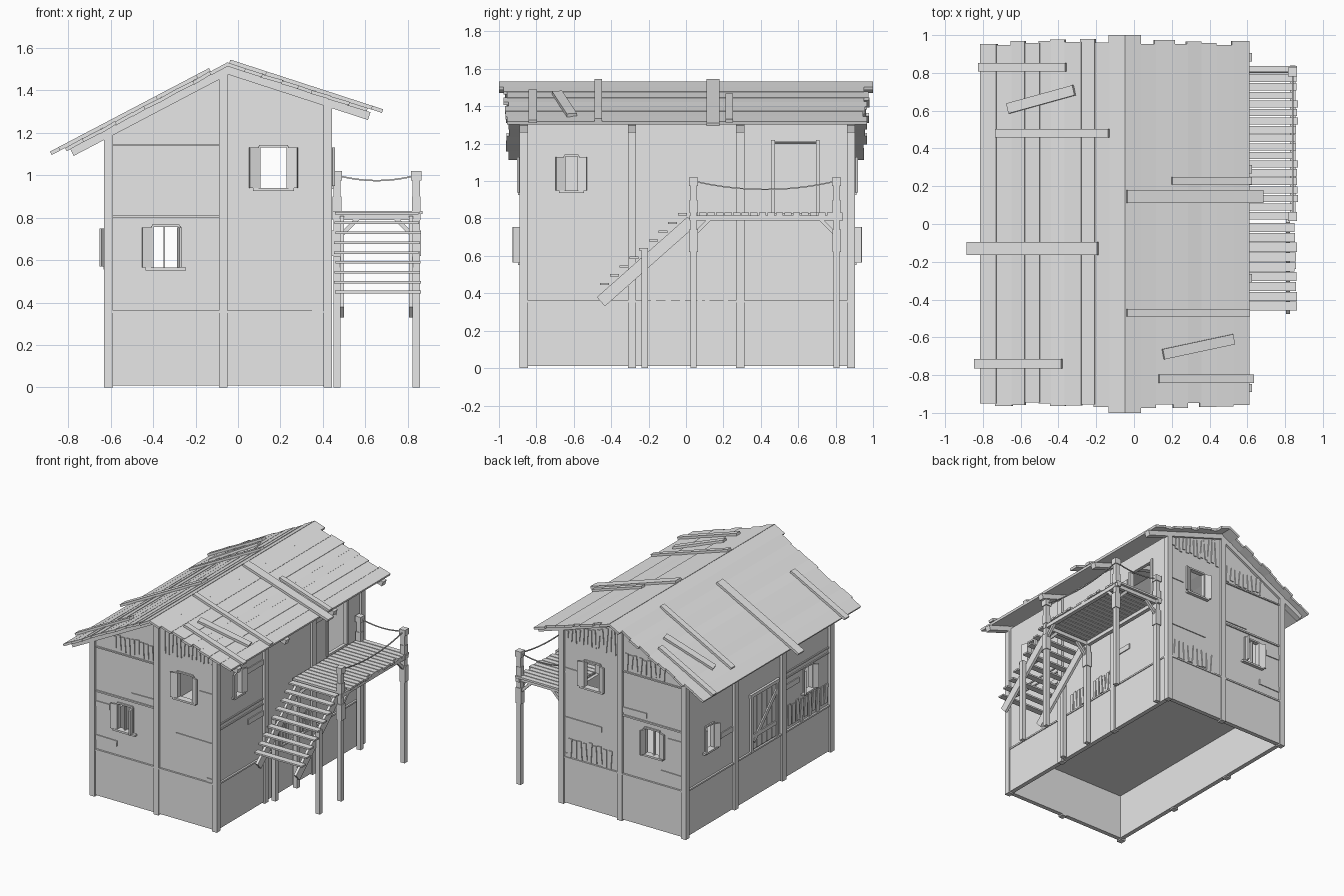
import bpy, bmesh, math, random
from mathutils import Matrix, Vector

if "Cube" in bpy.data.objects:
    bpy.data.objects.remove(bpy.data.objects["Cube"], do_unlink=True)

rnd = random.Random(4)
T, Rot = Matrix.Translation, Matrix.Rotation
wood = bpy.data.materials.new("grey_wood")
wood.use_nodes = True
wood.diffuse_color = (0.8, 0.8, 0.8, 1)
wood.node_tree.nodes["Principled BSDF"].inputs["Base Color"].default_value = (0.8, 0.8, 0.8, 1)
parts = {}


def make_object(name, bm):
    bmesh.ops.recalc_face_normals(bm, faces=bm.faces)
    mesh = bpy.data.meshes.new(name)
    bm.to_mesh(mesh)
    bm.free()
    mesh.materials.append(wood)
    ob = bpy.data.objects.new(name, mesh)
    bpy.context.scene.collection.objects.link(ob)
    return ob


def cube(part, matrix):
    bm = parts.setdefault(part, bmesh.new()) if part not in parts else parts[part]
    bmesh.ops.create_cube(bm, size=1, matrix=matrix)


def span(lo, hi, turn=Matrix()):
    """Matrix stretching a unit cube between two corners, turned about its centre."""
    lo, hi = Vector(lo), Vector(hi)
    return T((lo + hi) / 2) @ turn @ Matrix.Diagonal((hi - lo).to_4d())


def box(part, lo, hi):
    cube(part, span(lo, hi))


def bar(part, p, q, w, h):
    p, q = Vector(p), Vector(q)
    turn = (q - p).to_track_quat('Y', 'Z').to_matrix().to_4x4()
    cube(part, T((p + q) / 2) @ turn @ Matrix.Diagonal((w, (q - p).length, h, 1)))


def frame(u, n, o):
    return Matrix(((u[0], n[0], 0, o[0]), (u[1], n[1], 0, o[1]), (0, 0, 1, 0), (0, 0, 0, 1)))


# Wall frames: along the wall, outward, up
X0, X1, Y0, Y1, RIDGE, TOP = -0.61, 0.425, -0.872, 0.886, -0.05, 1.535
SL, SR = 0.525, 0.325
walls = {"front": frame((1, 0), (0, -1), (0, Y0)), "back": frame((1, 0), (0, 1), (0, Y1)),
         "right": frame((0, 1), (1, 0), (X1, 0)), "left": frame((0, 1), (-1, 0), (X0, 0))}


def roof_z(x):
    return TOP - (SL * (RIDGE - x) if x < RIDGE else SR * (x - RIDGE))


def plate(part, wall, u0, u1, z0, z1, n0=-0.002, n1=0.007, tilt=0):
    cube(part, walls[wall] @ span((u0, n0, z0), (u1, n1, z1), Rot(tilt, 4, 'Y')))


def wall_panel(wall, outline, holes):
    bm = bmesh.new()
    face = bm.faces.new([bm.verts.new((u, 0, z)) for u, z in outline])
    ext = bmesh.ops.extrude_face_region(bm, geom=[face])["geom"]
    bmesh.ops.translate(bm, vec=(0, -0.025, 0), verts=[v for v in ext if isinstance(v, bmesh.types.BMVert)])
    bm.transform(walls[wall])
    ob = make_object(wall + "_wall", bm)
    if not holes:
        return
    cut = bmesh.new()
    for u0, u1, z0, z1 in holes:
        bmesh.ops.create_cube(cut, size=1, matrix=walls[wall] @ span((u0, -0.1, z0), (u1, 0.1, z1)))
    cutter = make_object("cutter", cut)
    cutter.hide_render = True
    mod = ob.modifiers.new("openings", 'BOOLEAN')
    mod.operation, mod.solver, mod.object = 'DIFFERENCE', 'EXACT', cutter
    bpy.context.view_layer.objects.active = ob
    bpy.ops.object.modifier_apply(modifier=mod.name)
    bpy.data.objects.remove(cutter, do_unlink=True)


def shutter(wall, u, side, z0, z1, w, degrees):
    hinge = walls[wall] @ T((u, 0.004, 0)) @ Rot(side * math.radians(degrees), 4, 'Z')
    cube("shutters", hinge @ span((0, 0, z0), (side * w, 0.012, z1)))


def window(wall, u0, u1, z0, z1, w=0.05, left=20, right=20):
    for u in (u0, u1):
        plate("window_frames", wall, u - 0.006, u + 0.006, z0, z1, -0.025, 0.01)
    plate("window_frames", wall, u0, u1, z1 - 0.004, z1 + 0.008, -0.025, 0.01)
    plate("window_sills", wall, u0 - 0.03, u1 + 0.03, z0 - 0.014, z0, -0.025, 0.025)
    shutter(wall, u0, -1, z0, z1 - 0.005, w, left)
    shutter(wall, u1, 1, z0, z1 - 0.005, w, right)


def pickets(wall, u0, u1, z0, top, count):
    """Row of ragged upright slats; top gives the height along the wall."""
    step = (u1 - u0) / count
    for i in range(count):
        u = u0 + (i + 0.5) * step
        plate("broken_slats", wall, u - step * 0.36, u + step * 0.36, z0 + rnd.uniform(0, 0.03),
              top(u) - rnd.uniform(0, 0.02), tilt=rnd.uniform(-0.1, 0.1))


# Walls with openings
high, low = (0.1, 0.235, 0.94, 1.135), (-0.405, -0.275, 0.565, 0.76)
side_low = [(0.54, 0.64, 0.57, 0.755), (-0.65, -0.55, 0.57, 0.755)]
side_high, door = (-0.65, -0.575, 0.95, 1.135), (0.47, 0.70, 0.83, 1.21)
gable = [(X0, 0.01), (X1, 0.01), (X1, roof_z(X1) - 0.03), (RIDGE, TOP - 0.03), (X0, roof_z(X0) - 0.03)]
for end in ("front", "back"):
    wall_panel(end, gable, [high, low])
    window(end, *high)
    window(end, *low, left=15, right=78)
    plate("window_frames", end, -0.352, -0.343, 0.565, 0.76, -0.02, 0)
    pickets(end, -0.03, 0.4, 1.24, lambda u: roof_z(u) - 0.06, 13)
    pickets(end, -0.45, -0.1, 1.15, lambda u: min(1.29, roof_z(u) - 0.06), 9)
    plate("rails", end, X0, RIDGE, 1.138, 1.148, 0, 0.01)
    plate("rails", end, X0, RIDGE, 0.8, 0.812, 0, 0.01)
for side, x, holes in (("right", X1, [side_high, door]), ("left", X0, side_low)):
    z = roof_z(x) - 0.04
    wall_panel(side, [(Y0, 0.01), (Y1, 0.01), (Y1, z), (Y0, z)], holes)
window("right", *side_high, left=20, right=20)
for hole in side_low:
    window("left", *hole, w=0.045, left=40, right=40)
box("floor", (X0 + 0.01, Y0 + 0.01, 0.35), (X1 - 0.01, Y1 - 0.01, 0.37))

# Base boards and ledges
for wall, u0, u1 in (("front", X0, X1), ("back", X0, X1), ("left", Y0, Y1), ("right", Y0, Y1)):
    plate("base_boards", wall, u0, u1, 0.01, 0.35, -0.002, 0.008)
    plate("ledges", wall, u0, u1, 0.35, 0.362, -0.002, 0.014)

# Broken slats lower down, and loose patch boards
pickets("back", 0.0, 0.38, 0.35, lambda u: 0.52, 9)
pickets("left", -0.84, -0.35, 0.36, lambda u: 0.55, 10)
pickets("right", -0.19, 0.0, 0.35, lambda u: 0.52, 5)
pickets("right", 0.06, 0.27, 0.35, lambda u: 0.52, 6)
for wall in ("front", "back"):
    for u0, u1, z in ((0.09, 0.4, 0.645), (-0.29, -0.09, 0.85), (-0.59, -0.41, 0.45), (-0.59, -0.47, 0.71),
                      (0.29, 0.4, 1.02), (0.35, 0.4, 0.37)):
        plate("patch_boards", wall, u0, u1, z - 0.02, z + 0.02, tilt=rnd.uniform(-0.02, 0.02))
for wall in ("right", "left"):
    for u0, u1, z in ((-0.5, -0.31, 1.08), (0.31, 0.46, 0.62), (-0.49, -0.31, 0.69), (0.31, 0.44, 1.15)):
        plate("patch_boards", wall, u0, u1, z - 0.02, z + 0.02)
    plate("rails", wall, -0.85, -0.31, 0.755, 0.765, 0, 0.008)
    plate("rails", wall, -0.85, -0.31, 0.795, 0.805, 0, 0.008)

# Boarded doorway on the left, open doorway on the right
for i in range(5):
    plate("boarded_door", "left", -0.21 + i * 0.06, -0.155 + i * 0.06, 0.37, 0.77)
for u in (-0.22, 0.09):
    plate("door_frames", "left", u - 0.01, u + 0.015, 0.36, 0.79, 0, 0.016)
plate("door_frames", "left", -0.24, 0.11, 0.775, 0.8, 0, 0.018)
plate("door_braces", "left", -0.27, 0.13, 0.56, 0.59, 0.006, 0.016, tilt=0.8)
plate("door_braces", "left", -0.2, 0.08, 0.46, 0.49, 0.006, 0.016)
for u in (0.465, 0.705):
    plate("door_frames", "right", u - 0.01, u + 0.01, 0.83, 1.22, -0.025, 0.01)

# Upright posts of the house frame
post_y = (-0.868, -0.288, 0.29, 0.882)
for x in (-0.61, 0.423):
    for y in post_y:
        box("house_posts", (x - 0.021, y - 0.022, 0), (x + 0.021, y + 0.022, roof_z(x) - 0.05))
for y in (post_y[0], post_y[-1]):
    box("house_posts", (-0.09, y - 0.022, 0), (-0.05, y + 0.022, TOP - 0.06))

# Roof planks, rafters and battens, laid in a frame running down each slope
left_edges = (-0.05, -0.13, -0.21, -0.28, -0.37, -0.44, -0.5, -0.58, -0.65, -0.73, -0.81)
right_edges = (-0.05, 0.03, 0.11, 0.21, 0.28, 0.35, 0.43, 0.52, 0.605)
left_battens = ((-0.82, -0.36, 0.83, 0.045, 0), (-0.67, -0.31, 0.66, 0.055, -0.24), (-0.73, -0.13, 0.48, 0.045, 0),
                (-0.88, -0.19, -0.13, 0.07, 0), (-0.84, -0.38, -0.74, 0.05, 0))
right_battens = ((0.2, 0.62, 0.23, 0.04, 0), (-0.04, 0.68, 0.145, 0.07, 0), (-0.04, 0.61, -0.47, 0.04, 0),
                 (0.15, 0.53, -0.65, 0.055, 0.2), (0.13, 0.63, -0.82, 0.045, 0))
for sgn, slope, edges, battens, tip in ((-1, SL, left_edges, left_battens, -0.8),
                                        (1, SR, right_edges, right_battens, 0.63)):
    k = math.hypot(1, slope)
    c, s = 1 / k, slope / k
    M = Matrix(((sgn * c, 0, sgn * s, RIDGE), (0, 1, 0, 0), (-s, 0, c, TOP), (0, 0, 0, 1)))

    def down(x):
        return sgn * (x - RIDGE) * k

    for i, (a, b) in enumerate(zip(edges, edges[1:])):
        reach = 1.0 if i == 0 else 0.965
        y0, y1 = [reach - (0 if i == 0 else rnd.uniform(-0.015, 0.02)) for _ in range(2)]
        cube("roof_planks", M @ span((down(a), -y0, -0.02), (down(b) + 0.008, y1, -0.003),
                                     Rot(rnd.uniform(-0.05, 0.07), 4, 'Y')))
    for y in post_y:
        cube("rafters", M @ span((0, y - 0.022, -0.056), (down(tip), y + 0.022, -0.018)))
    for x0, x1, y, w, turn in battens:
        a, b = sorted((down(x0), down(x1)))
        cube("roof_battens", M @ span((a, y - w / 2, -0.004), (b, y + w / 2, 0.014), Rot(sgn * abs(turn), 4, 'Z')))

# Balcony deck on posts
IN, OUT = 0.467, 0.84
for i in range(18):
    y = 0.025 + i * 0.0455
    box("deck_planks", (0.445, y, 0.817), (OUT + rnd.uniform(0.0, 0.03), y + 0.038, 0.832))
for x in (IN, OUT):
    box("deck_beams", (x - 0.015, 0.02, 0.79), (x + 0.015, 0.84, 0.817))
for y in (0.04, 0.805):
    box("deck_beams", (0.445, y - 0.013, 0.79), (0.86, y + 0.013, 0.817))
    bar("deck_braces", (IN, y, 0.7), (IN + 0.1, y, 0.8), 0.02, 0.02)
    bar("deck_braces", (OUT, y, 0.7), (OUT - 0.1, y, 0.8), 0.02, 0.02)
for x, y, top in ((IN, 0.04, 0.82), (IN, 0.805, 1.02), (OUT, 0.04, 1.02), (OUT, 0.805, 1.02),
                  (IN, -0.22, 0.62), (OUT, -0.22, 0.64)):
    spans = [(0, top, 0.017)]
    if top > 0.7:
        spans.append((0.62, 0.74, 0.023))
    if top > 1:
        spans += [(0.83, 0.9, 0.021), (0.975, 1.02, 0.024)]
    for z0, z1, r in spans:
        box("deck_posts", (x - r, y - r, z0), (x + r, y + r, z1))
for dy, y in ((0.09, 0.04), (-0.09, 0.805)):
    bar("deck_braces", (OUT, y, 0.71), (OUT, y + dy, 0.8), 0.02, 0.02)

# Sagging ropes between the deck posts
for p, q, sag in (((OUT, 0.04, 1.0), (OUT, 0.805, 1.0), 0.045), ((IN, 0.805, 1.0), (OUT, 0.805, 1.0), 0.025)):
    p, q = Vector(p), Vector(q)
    pts = [p.lerp(q, t / 10) - Vector((0, 0, sag * 4 * t / 10 * (1 - t / 10))) for t in range(11)]
    for a, b in zip(pts, pts[1:]):
        bar("ropes", a, b, 0.007, 0.007)

# Stairs
for x in (0.49, 0.815):
    bar("stair_stringers", (x, -0.455, 0.355), (x, 0.03, 0.785), 0.02, 0.065)
for i in range(9):
    y, z = -0.435 + i * 0.052, 0.45 + i * 0.0465
    box("stair_treads", (0.45 + rnd.uniform(0, 0.01), y - 0.024, z - 0.006),
        (0.855 + rnd.uniform(-0.01, 0.01), y + 0.024, z + 0.006))

for name, bm in parts.items():
    make_object(name, bm)
